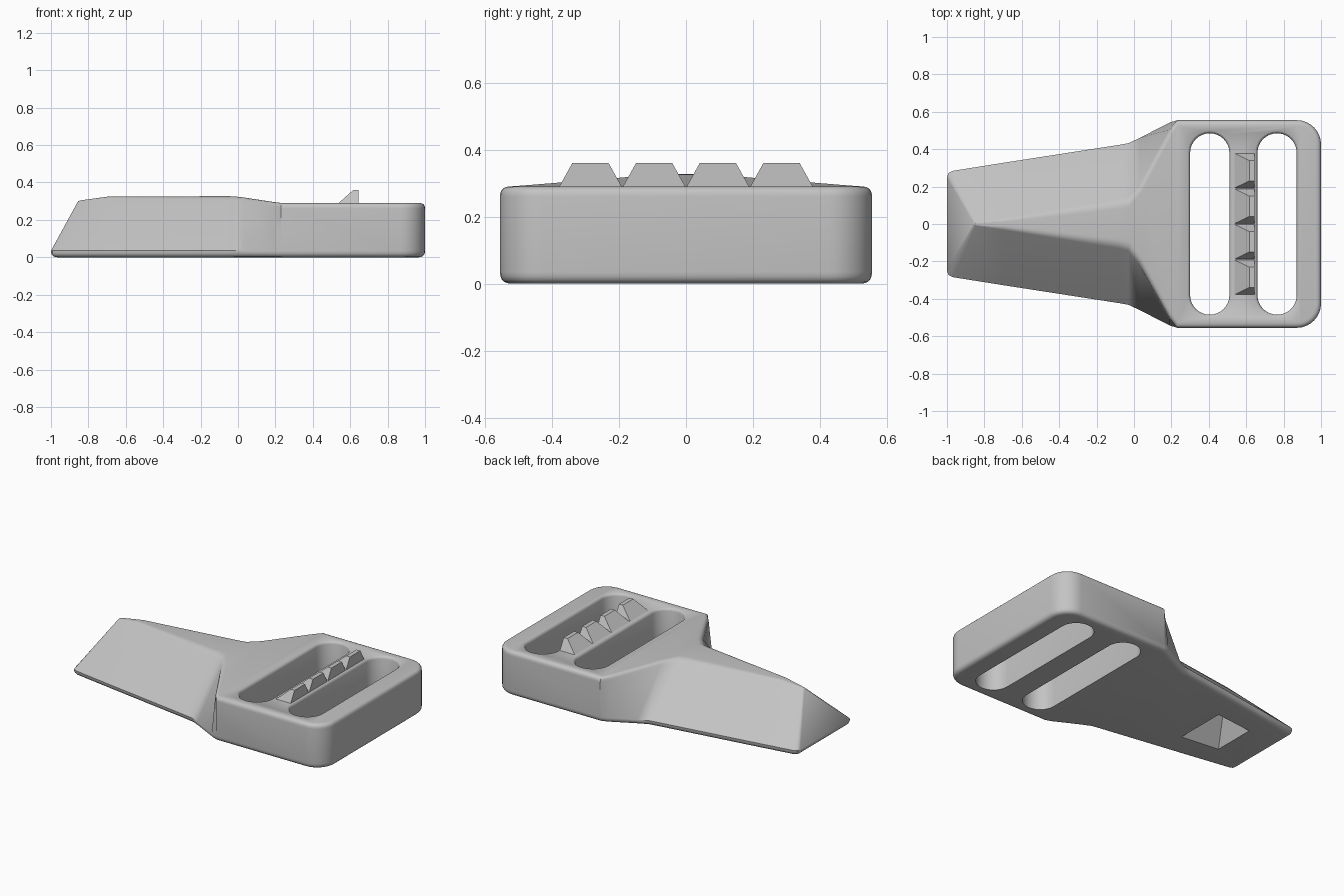
import bpy, bmesh, math
from mathutils import Vector

cube = bpy.data.objects.get("Cube")
if cube:
    bpy.data.objects.remove(cube)

grey = bpy.data.materials.new("light_grey")
grey.use_nodes = True
grey.diffuse_color = (0.55, 0.55, 0.55, 1)
grey.node_tree.nodes["Principled BSDF"].inputs["Base Color"].default_value = (0.55, 0.55, 0.55, 1)


def make_object(name, verts, faces):
    mesh = bpy.data.meshes.new(name)
    bm = bmesh.new()
    vs = [bm.verts.new(v) for v in verts]
    for f in faces:
        bm.faces.new([vs[i] for i in f])
    bmesh.ops.remove_doubles(bm, verts=bm.verts, dist=1e-5)
    bmesh.ops.recalc_face_normals(bm, faces=bm.faces)
    bm.to_mesh(mesh)
    bm.free()
    mesh.materials.append(grey)
    obj = bpy.data.objects.new(name, mesh)
    bpy.context.collection.objects.link(obj)
    return obj


def skin(layers):
    """Vertices and side faces of a stack of equal closed loops."""
    n = len(layers[0])
    faces = [(k * n + i, k * n + (i + 1) % n, (k + 1) * n + (i + 1) % n, (k + 1) * n + i)
             for k in range(len(layers) - 1) for i in range(n)]
    return [p for layer in layers for p in layer], faces


def arc(a, corner, b, steps=5):
    """Rounded corner from a to b."""
    pts = []
    for s in range(steps + 1):
        t = s / steps
        pts.append(a * (1 - t) ** 2 + corner * 2 * t * (1 - t) + b * t * t)
    return pts


# Body stations from tip to buckle end: base x, base y, top x, top y, top z
half = [(-1, .25, -.855, .004, .300), (-.992, .272, -.85, .005, .302),
        (-.97, .284, -.845, .006, .304), (-.7, .327, -.7, .022, .324),
        (-.08, .423, -.08, .11, .327), (-.03, .432, -.03, .122, .326),
        (.03, .46, .03, .2, .318), (.19, .542, .19, .5, .294),
        (.23, .555, .23, .555, .29)]
for k in range(9):
    a = math.radians(90 - 90 * k / 8)
    x, y = .87 + .13 * math.cos(a), .425 + .13 * math.sin(a)
    half.append((x, y, x, y, .29))
loop = half + [(a, -b, c, -d, e) for a, b, c, d, e in reversed(half)]
count = len(loop)

# Each station gets a rounded foot, a straight flank and a rounded top edge
columns = []
for i, (bx, by, tx, ty, tz) in enumerate(loop):
    before = Vector(loop[i - 1][:2])
    after = Vector(loop[(i + 1) % count][:2])
    here = Vector((bx, by))
    tangent = (here - before).normalized() + (after - here).normalized()
    inward = Vector((tangent.y, -tangent.x, 0)).normalized()
    foot, top = Vector((bx, by, 0)), Vector((tx, ty, tz))
    flank = foot + Vector((0, 0, .035))
    r = min(.03, abs(ty) * .6)
    down = (flank - top).normalized()
    columns.append(arc(foot + inward * .035, foot, flank)
                   + arc(top + down * r, top, top + inward * r))
layers = [list(layer) for layer in zip(*columns)]
verts, faces = skin(layers)
last = (len(layers) - 1) * count
for start in (0, last):
    for i in range(count // 2 - 1):
        faces.append([start + j for j in (i, i + 1, count - 2 - i, count - 1 - i)])
body = make_object("buckle_body", verts, faces)


# Strap slot cutters with a softly flared upper rim
def slot_cutter(name, cx):
    layers = []
    for z, grow in ((-.1, 0), (.274, 0), (.282, .003), (.287, .008), (.291, .014), (.4, .014)):
        radius, reach = .105 + grow, .38
        ring = []
        for end in (1, -1):
            for k in range(17):
                a = math.pi * k / 16 + (0 if end > 0 else math.pi)
                ring.append((cx + radius * math.cos(a), end * reach + radius * math.sin(a), z))
        layers.append(ring)
    verts, faces = skin(layers)
    n = len(layers[0])
    faces += [list(range(n)), list(range(len(verts) - n, len(verts)))]
    return make_object(name, verts, faces)


cutters = [slot_cutter("inner_slot_cutter", .405), slot_cutter("outer_slot_cutter", .765)]

# Roof-shaped pocket under the tip
cutters.append(make_object(
    "pocket_cutter",
    [(-.775, -.15, -.01), (-.775, .15, -.01), (-.51, .18, -.01), (-.51, -.18, -.01),
     (-.69, 0, .17), (-.51, 0, .17)],
    [(0, 1, 2, 3), (0, 1, 4), (1, 2, 5, 4), (2, 3, 5), (3, 0, 4, 5)]))

for cutter in cutters:
    mod = body.modifiers.new(cutter.name, 'BOOLEAN')
    mod.operation = 'DIFFERENCE'
    mod.solver = 'EXACT'
    mod.object = cutter
bpy.context.view_layer.update()
result = bpy.data.meshes.new_from_object(
    body.evaluated_get(bpy.context.evaluated_depsgraph_get()))
body.modifiers.clear()
body.data = result
for cutter in cutters:
    bpy.data.objects.remove(cutter)

bpy.ops.object.select_all(action='DESELECT')
body.select_set(True)
bpy.context.view_layer.objects.active = body
bpy.ops.object.shade_smooth_by_angle(angle=math.radians(35))

# Row of four grip teeth on the centre bar
for k in range(4):
    cy = (k - 1.5) * .19
    base = [(x, cy + s * .094, .288) for x, s in ((.535, -1), (.645, -1), (.645, 1), (.535, 1))]
    tip = [(x, cy + s * .054, .36) for x, s in ((.617, -1), (.645, -1), (.645, 1), (.617, 1))]
    verts, faces = skin([base, tip])
    make_object(f"grip_tooth_{k + 1}", verts, faces + [(0, 1, 2, 3), (4, 5, 6, 7)])
